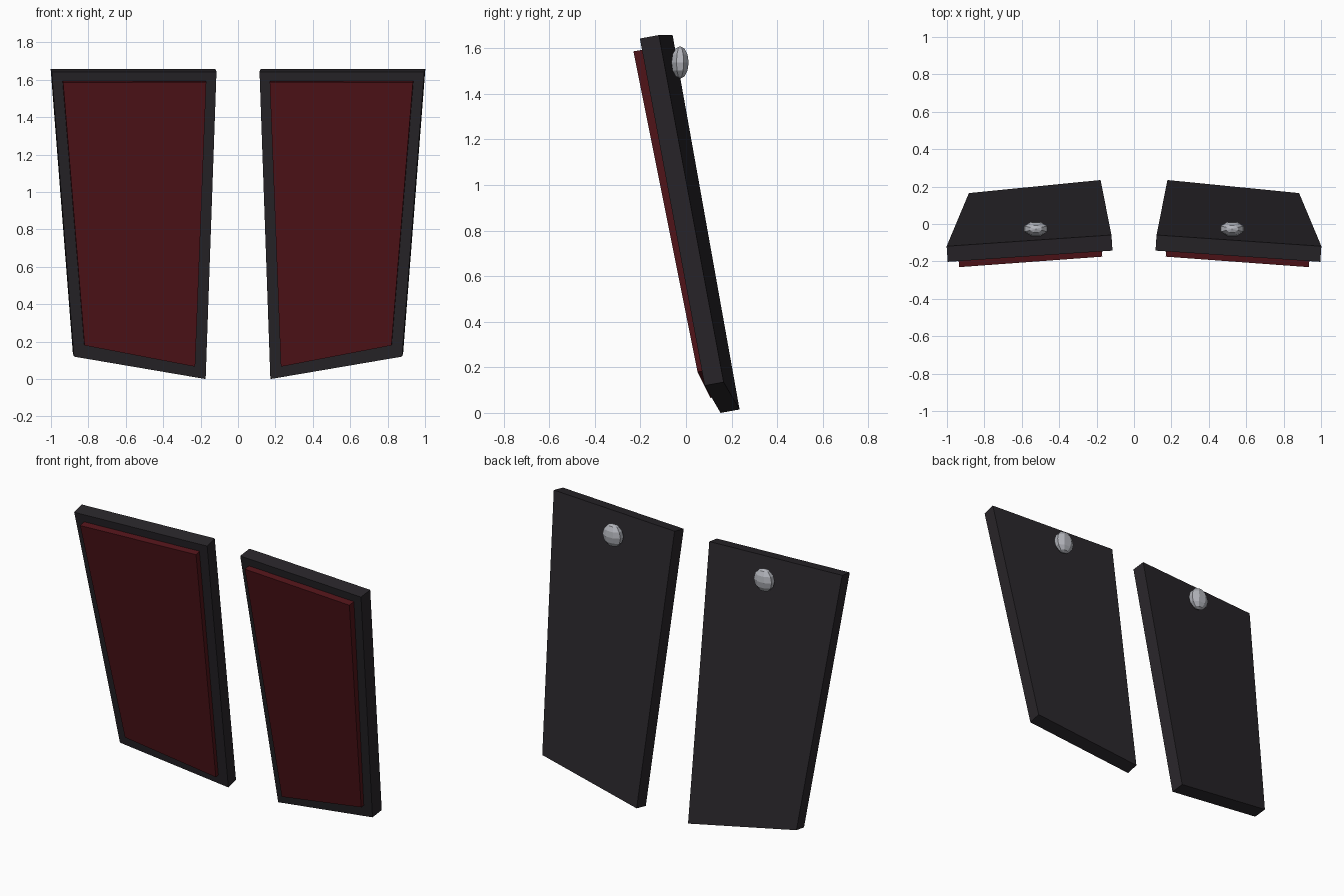
import bpy, bmesh
from math import radians
from mathutils import Vector, Matrix

if "Cube" in bpy.data.objects:
    bpy.data.objects.remove(bpy.data.objects["Cube"])


def material(name, rgb):
    m = bpy.data.materials.new(name)
    m.diffuse_color = (*rgb, 1)
    m.use_nodes = True
    m.node_tree.nodes["Principled BSDF"].inputs["Base Color"].default_value = m.diffuse_color
    return m


dark = material("dark_frame", (0.022, 0.019, 0.023))
red = material("red_panel", (0.085, 0.007, 0.010))
metal = material("knob_metal", (0.45, 0.46, 0.50))

# Tilted plane the frame front lies in
normal = Vector((0.067, 0.982, 0.178)).normalized()
origin = Vector((0.117, -0.142, 1.641))


def on_plane(x, z, offset=0.0):
    """Point of the tilted plane at front-view (x, z), shifted along its normal."""
    y = origin.y - (normal.x * (x - origin.x) + normal.z * (z - origin.z)) / normal.y
    return Vector((x, y, z)) + normal * offset


def finish(bm, name, mat, side):
    bmesh.ops.transform(bm, matrix=Matrix.Diagonal((side, 1, 1, 1)), verts=bm.verts)
    bmesh.ops.recalc_face_normals(bm, faces=bm.faces)
    me = bpy.data.meshes.new(name)
    bm.to_mesh(me)
    bm.free()
    me.materials.append(mat)
    bpy.context.collection.objects.link(bpy.data.objects.new(name, me))


def slab(name, outline, front, back, mat, side):
    """Four-sided plate; front holds one offset per corner."""
    bm = bmesh.new()
    f = [bm.verts.new(on_plane(x, z, o)) for (x, z), o in zip(outline, front)]
    b = [bm.verts.new(on_plane(x, z, back)) for x, z in outline]
    bm.faces.new(f)
    bm.faces.new(b[::-1])
    for i in range(4):
        j = (i + 1) % 4
        bm.faces.new((f[i], b[i], b[j], f[j]))
    finish(bm, name, mat, side)


# Corners: top inner, top outer, bottom outer, bottom inner
frame = [(0.115, 1.643), (0.996, 1.643), (0.877, 0.12), (0.173, 0.0)]
inset = [(0.172, 1.594), (0.938, 1.594), (0.822, 0.184), (0.231, 0.071)]

for side, label in ((1, "right"), (-1, "left")):
    # Dark backing plate
    slab("frame_" + label, frame, (0, 0, 0, 0), 0.085, dark, side)
    # Raised red panel on the front
    slab("red_panel_" + label, inset, (-0.038, -0.042, -0.024, -0.028), 0.01, red, side)
    # Faceted knob on the back
    bm = bmesh.new()
    bmesh.ops.create_uvsphere(bm, u_segments=8, v_segments=6, radius=1)
    bmesh.ops.rotate(bm, verts=bm.verts, matrix=Matrix.Rotation(radians(22.5), 3, 'Z'))
    bmesh.ops.scale(bm, verts=bm.verts, vec=(0.067, 0.041, 0.071))
    bmesh.ops.translate(bm, verts=bm.verts, vec=(0.525, -0.026, 1.538))
    finish(bm, "knob_" + label, metal, side)
